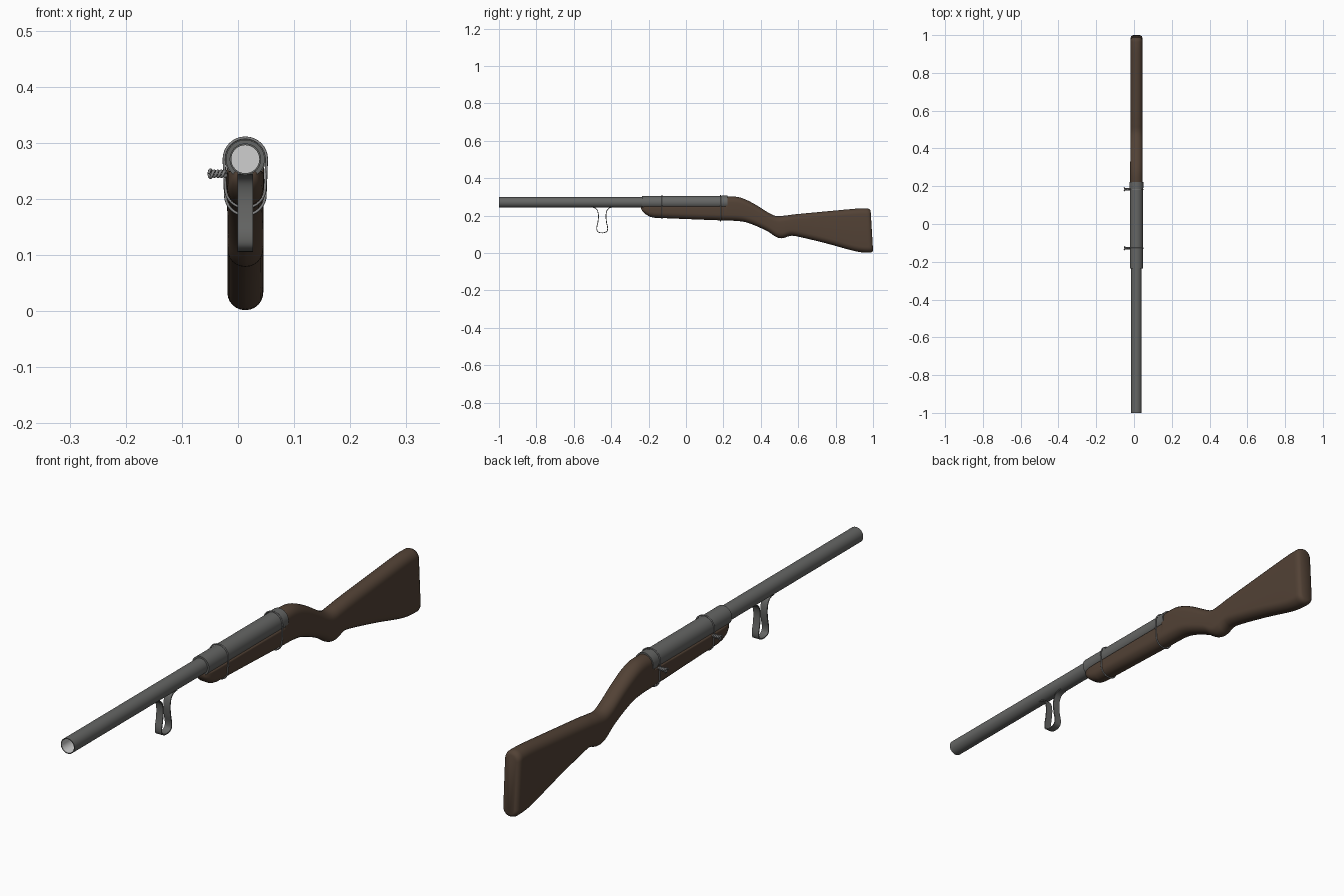
import bpy, bmesh
from math import pi, sin, cos
from mathutils import Vector

if "Cube" in bpy.data.objects:
    bpy.data.objects.remove(bpy.data.objects["Cube"], do_unlink=True)

CX, AXIS_Z = 0.013, 0.271   # bore axis


def material(name, rgb):
    m = bpy.data.materials.new(name)
    m.use_nodes = True
    m.diffuse_color = (*rgb, 1)
    m.node_tree.nodes["Principled BSDF"].inputs["Base Color"].default_value = (*rgb, 1)
    return m


wood = material("dark wood", (0.085, 0.054, 0.036))
steel = material("gunmetal grey", (0.13, 0.132, 0.128))
wire = material("wire grey", (0.24, 0.24, 0.24))
bright = material("bright bore", (0.62, 0.62, 0.62))


def finish(name, bm, mats, angle=40):
    bmesh.ops.remove_doubles(bm, verts=bm.verts, dist=0.00001)
    bmesh.ops.recalc_face_normals(bm, faces=bm.faces)
    mesh = bpy.data.meshes.new(name)
    bm.to_mesh(mesh)
    bm.free()
    ob = bpy.data.objects.new(name, mesh)
    bpy.context.collection.objects.link(ob)
    for m in mats:
        mesh.materials.append(m)
    bpy.ops.object.select_all(action="DESELECT")
    ob.select_set(True)
    bpy.context.view_layer.objects.active = ob
    bpy.ops.object.shade_smooth_by_angle(angle=angle * pi / 180)
    return ob


def loft(bm, rings, closed=False):
    """Skin equal-length rings; cap the ends unless the loft is closed."""
    loops = [[bm.verts.new(p) for p in r] for r in rings]
    pairs = list(zip(loops, loops[1:]))
    if closed:
        pairs.append((loops[-1], loops[0]))
    for a, b in pairs:
        for i in range(len(a)):
            j = (i + 1) % len(a)
            bm.faces.new((a[i], a[j], b[j], b[i]))
    if not closed:
        bm.faces.new(loops[0])
        bm.faces.new(loops[-1])


def turned(name, profile, mats, n=32):
    """Turn a (y, radius) profile about the bore axis."""
    bm = bmesh.new()
    loft(bm, [[(CX + r * cos(2 * pi * k / n), y, AXIS_Z + r * sin(2 * pi * k / n))
               for k in range(n)] for y, r in profile])
    return finish(name, bm, mats)


def smooth_path(pts, steps):
    """Catmull-Rom interpolation of tuples."""
    pts = [Vector(p) for p in pts]
    out = []
    for i in range(len(pts) - 1):
        a, b, c, d = pts[max(i - 1, 0)], pts[i], pts[i + 1], pts[min(i + 2, len(pts) - 1)]
        for s in range(steps):
            t = s / steps
            out.append(b + (c - a) * (t / 2) + (2 * a - 5 * b + 4 * c - d) * (t * t / 2)
                       + (3 * b - a - 3 * c + d) * (t ** 3 / 2))
    return out + [pts[-1]]


def wire_curve(name, pts, radius, cyclic=False):
    cu = bpy.data.curves.new(name, "CURVE")
    cu.dimensions = "3D"
    cu.bevel_depth = radius
    cu.bevel_resolution = 2
    cu.use_fill_caps = True
    sp = cu.splines.new("POLY")
    sp.points.add(len(pts) - 1)
    for p, co in zip(sp.points, pts):
        p.co = (*co, 1)
    sp.use_cyclic_u = cyclic
    sp.use_smooth = True
    cu.materials.append(wire)
    ob = bpy.data.objects.new(name, cu)
    bpy.context.collection.objects.link(ob)


# Barrel with a bright bore
barrel = turned("barrel", [(-0.93, 0.0005), (-0.93, 0.025), (-1, 0.025), (-1, 0.028),
                           (-0.2, 0.028), (-0.2, 0.0005)], [steel, bright])
for f in barrel.data.polygons:
    c = f.center
    if (c.x - CX) ** 2 + (c.z - AXIS_Z) ** 2 < 0.0255 ** 2 and c.y < -0.9:
        f.material_index = 1

# Receiver tube and its rear collar
turned("receiver", [(-0.235, 0.026), (-0.235, 0.0345), (0.2, 0.0345), (0.2, 0.026)], [steel])
turned("rear_collar", [(0.19, 0.03), (0.19, 0.0365), (0.222, 0.0365), (0.222, 0.02)], [steel])


# Stock: rounded cross-sections lofted front to back
def section(y, low, high, w, rt):
    rb = min(w * 0.98, (high - low) * 0.48)
    rt = min(rt, w * 0.98, (high - low) * 0.48)
    ring = []
    for q, (sx, top) in enumerate(((1, 1), (-1, 1), (-1, 0), (1, 0))):
        r = rt if top else rb
        for k in range(7):
            a = (q + k / 6) * pi / 2
            z = (high - r if top else low + r) + r * sin(a)
            lean = 0.6 * z * max(0, y - 0.9)
            ring.append((CX + sx * (w - r) + r * cos(a), y - lean, z))
    return ring


fore = [(-0.24, 0.236, 0.248, 0.016, 0.005), (-0.232, 0.222, 0.25, 0.024, 0.006),
        (-0.215, 0.207, 0.25, 0.03, 0.006), (-0.195, 0.195, 0.25, 0.032, 0.006),
        (-0.17, 0.189, 0.25, 0.033, 0.006), (0.05, 0.18, 0.25, 0.033, 0.006),
        (0.21, 0.174, 0.25, 0.033, 0.006)]
rear = [(0.214, 0.174, 0.301, 0.033, 0.033), (0.27, 0.172, 0.301, 0.033, 0.033),
        (0.32, 0.165, 0.286, 0.033, 0.033), (0.38, 0.143, 0.254, 0.032, 0.032),
        (0.44, 0.114, 0.216, 0.032, 0.032), (0.475, 0.09, 0.2, 0.032, 0.032),
        (0.5, 0.08, 0.197, 0.032, 0.032), (0.525, 0.081, 0.2, 0.032, 0.032),
        (0.55, 0.09, 0.203, 0.032, 0.032), (0.59, 0.09, 0.208, 0.032, 0.032),
        (0.75, 0.052, 0.223, 0.032, 0.032), (0.88, 0.016, 0.235, 0.032, 0.032),
        (0.94, 0.004, 0.239, 0.032, 0.032), (0.985, 0.002, 0.239, 0.032, 0.032),
        (0.996, 0.006, 0.234, 0.028, 0.028), (1.001, 0.014, 0.226, 0.02, 0.02)]
bm = bmesh.new()
# The rear stations are smoothed up to the rounded butt
stations = fore + [s for s in smooth_path(rear[:-2], 3)] + rear[-2:]
loft(bm, [section(*s) for s in stations])
finish("stock", bm, [wood], 50)

# Bent strap loop under the barrel, mirrored about its centre
half = [(-0.06, 0.246), (-0.04, 0.242), (-0.026, 0.228), (-0.02, 0.2), (-0.023, 0.165),
        (-0.029, 0.135), (-0.024, 0.115), (0, 0.108)]
path = smooth_path(half + [(-y, z) for y, z in half[-2::-1]], 4)
bm = bmesh.new()
rings = []
for i, p in enumerate(path):
    t = (path[min(i + 1, len(path) - 1)] - path[max(i - 1, 0)]).normalized()
    n = Vector((-t.y, t.x)) * 0.002
    rings.append([(CX + sx * 0.0135, p.x + sn * n.x - 0.448, p.y + sn * n.y)
                  for sx, sn in ((-1, -1), (1, -1), (1, 1), (-1, 1))])
loft(bm, rings)
finish("strap_loop", bm, [steel])

# Wire bindings, each with a twisted pair of tails on the right
for label, y, low in (("front", -0.128, 0.186), ("rear", 0.184, 0.173)):
    ring = []
    for k in range(17):
        a = pi * k / 16
        ring.append((CX + 0.038 * cos(a), y, AXIS_Z + 0.038 * sin(a)))
    for k in range(17):
        a = pi + pi * k / 16
        ring.append((CX + 0.0355 * cos(a), y, low + 0.034 + 0.0355 * sin(a)))
    wire_curve(label + "_wire_band", ring, 0.0025, True)
    for strand in range(2):
        tail = []
        for k in range(41):
            t = k / 40
            a = t * 5 * pi + strand * pi
            r = 0.005 + 0.004 * max(0, t - 0.8) / 0.2
            tail.append((-0.02 - 0.032 * t, y + r * cos(a), 0.245 + r * sin(a)))
        wire_curve(f"{label}_wire_tail_{strand + 1}", tail, 0.0027)
